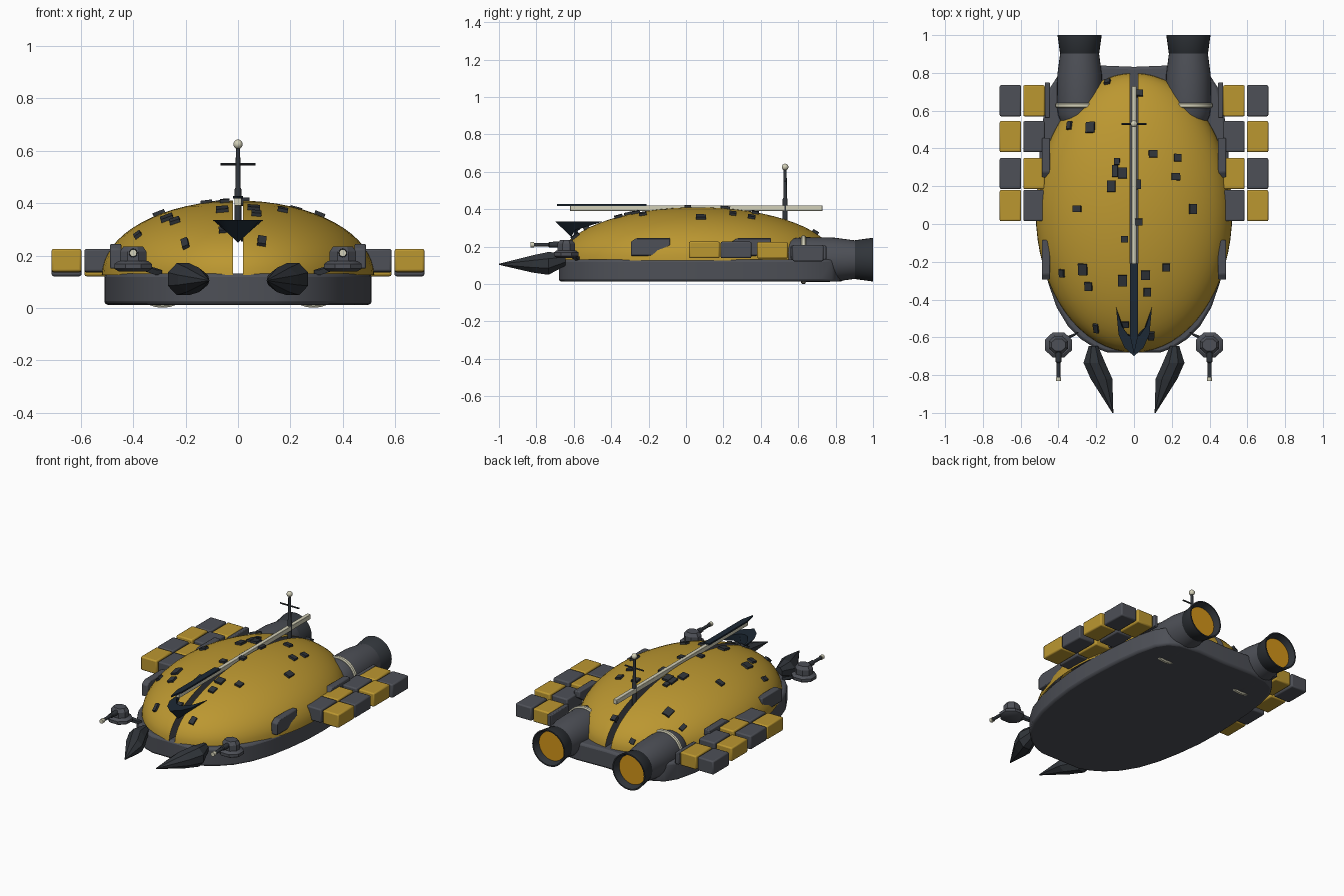
import bpy, bmesh, math, random
from mathutils import Vector, Matrix

if "Cube" in bpy.data.objects:
    bpy.data.objects.remove(bpy.data.objects["Cube"])

random.seed(4)


def mat(name, r, g, b):
    m = bpy.data.materials.new(name)
    m.diffuse_color = (r, g, b, 1)
    m.use_nodes = True
    m.node_tree.nodes["Principled BSDF"].inputs["Base Color"].default_value = m.diffuse_color
    return m


YELLOW = mat("yellow_paint", .50, .31, .03)
GREY = mat("dark_grey", .075, .08, .095)
BLACK = mat("near_black", .03, .035, .042)
NAVY = mat("navy", .012, .022, .035)
PALE = mat("pale", .65, .63, .48)
GLOW = mat("engine_orange", .65, .30, .01)


def finish(name, bm, mats, mirror=False, bevel=0, smooth=True):
    bmesh.ops.recalc_face_normals(bm, faces=bm.faces)
    me = bpy.data.meshes.new(name)
    bm.to_mesh(me)
    bm.free()
    ob = bpy.data.objects.new(name, me)
    bpy.context.collection.objects.link(ob)
    for m in mats if isinstance(mats, list) else [mats]:
        me.materials.append(m)
    if bevel:
        b = ob.modifiers.new("bevel", 'BEVEL')
        b.width, b.segments, b.limit_method = bevel, 2, 'ANGLE'
    if mirror:
        ob.modifiers.new("mirror", 'MIRROR')
    if smooth:
        bpy.ops.object.select_all(action='DESELECT')
        ob.select_set(True)
        bpy.context.view_layer.objects.active = ob
        bpy.ops.object.shade_smooth_by_angle(angle=math.radians(32))
    return ob


def box(name, x, y, z, m, **kw):
    # x, y, z are (low, high) ranges
    bm = bmesh.new()
    c = Vector([(a + b) / 2 for a, b in (x, y, z)])
    s = [b - a for a, b in (x, y, z)]
    bmesh.ops.create_cube(bm, size=1, matrix=Matrix.Translation(c) @ Matrix.Diagonal((*s, 1)))
    return finish(name, bm, m, **kw)


def prism(name, pts, vec, m, **kw):
    bm = bmesh.new()
    f = bm.faces.new([bm.verts.new(p) for p in pts])
    ex = bmesh.ops.extrude_face_region(bm, geom=[f], use_keep_orig=True)
    for v in ex["geom"]:
        if isinstance(v, bmesh.types.BMVert):
            v.co += Vector(vec)
    return finish(name, bm, m, **kw)


def loft(name, rings, sides, m, axis='Y', turn=0, **kw):
    # rings: (centre, radius across, radius up) stacked along an axis
    bm = bmesh.new()
    loops = []
    for c, ra, rb in rings:
        loop = []
        for i in range(sides):
            t = 2 * math.pi * (i + turn) / sides
            a, b = ra * math.cos(t), rb * math.sin(t)
            off = {'Y': (a, 0, b), 'Z': (a, b, 0), 'X': (0, a, b)}[axis]
            loop.append(bm.verts.new(Vector(c) + Vector(off)))
        loops.append(loop)
    for p, q in zip(loops, loops[1:]):
        for i in range(sides):
            j = (i + 1) % sides
            bm.faces.new((p[i], p[j], q[j], q[i]))
    bm.faces.new(loops[0])
    bm.faces.new(loops[-1])
    return finish(name, bm, m, **kw)


def ball(name, c, r, m, **kw):
    bm = bmesh.new()
    bmesh.ops.create_uvsphere(bm, u_segments=16, v_segments=10, radius=r,
                              matrix=Matrix.Translation(c))
    return finish(name, bm, m, **kw)


# Flat hull
half = [(.14, -.68), (.21, -.655), (.28, -.61), (.35, -.54), (.41, -.44), (.455, -.31),
        (.485, -.16), (.505, .0), (.51, .15), (.505, .3), (.495, .45), (.475, .6),
        (.445, .72), (.40, .79), (.33, .825), (.2, .84)]
outline = half + [(0, .832)] + [(-x, y) for x, y in reversed(half)]
prism("hull", [(x, y, .012) for x, y in outline], (0, 0, .12), GREY, bevel=.014)

# Split dome: two capped halves with a see-through slot between
CY, CZ, RX, RY, RZ = .06, .125, .52, .74, .285
bm = bmesh.new()
bmesh.ops.create_uvsphere(bm, u_segments=64, v_segments=32, radius=1,
                          matrix=Matrix.Translation((0, CY, CZ)) @ Matrix.Diagonal((RX, RY, RZ, 1)))
for co, no in (((.02, 0, 0), (1, 0, 0)), ((0, 0, CZ), (0, 0, 1))):
    bmesh.ops.bisect_plane(bm, geom=bm.verts[:] + bm.edges[:] + bm.faces[:],
                           plane_co=co, plane_no=no, clear_inner=True)
    cut = [e for e in bm.edges if e.is_boundary and
           all(abs((v.co - Vector(co)).dot(Vector(no))) < 1e-4 for v in e.verts)]
    if no[0]:
        cap = bmesh.ops.holes_fill(bm, edges=cut, sides=0)
        for f in cap["faces"]:
            f.material_index = 1
finish("dome_half", bm, [YELLOW, GREY], mirror=True)

# Small dark plates scattered over the dome
spots = [(-.14, .75), (.03, .69), (-.34, .52), (-.23, .51), (.10, .37), (.23, .35), (-.09, .33),
         (-.1, .28), (-.06, .27), (.22, .25), (.02, .21), (-.12, .2), (-.3, .08), (.31, .08),
         (.025, .01), (-.05, -.08), (-.27, -.24), (.17, -.23), (.06, -.27), (-.06, -.3),
         (.07, -.36), (-.24, -.33), (-.38, -.26), (-.05, -.53), (-.2, -.55), (.09, -.59)]
bm = bmesh.new()
for x, y in spots:
    z = RZ * math.sqrt(1 - (x / RX) ** 2 - ((y - CY) / RY) ** 2)
    n = Vector((x / RX ** 2, (y - CY) / RY ** 2, z / RZ ** 2)).normalized()
    rot = Vector((0, 0, 1)).rotation_difference(n).to_matrix().to_4x4()
    size = (random.uniform(.025, .05), random.uniform(.03, .065), .025, 1)
    bmesh.ops.create_cube(bm, size=1, matrix=Matrix.Translation((x, y, CZ + z)) @ rot @ Matrix.Diagonal(size))
finish("dome_plates", bm, BLACK)

# Spine rail and its dark front cover
box("spine_rail", (-.013, .013), (-.62, .73), (.39, .42), PALE, bevel=.003)
prism("spine_cover", [(0, -.69, .418), (.02, -.6, .418), (.02, -.21, .418),
                      (-.02, -.21, .418), (-.02, -.6, .418)], (0, 0, .01), NAVY)

# Crescent prow: flat top tapering to a smaller underside
top = [(0, -.70), (.05, -.655), (.082, -.585), (.095, -.44), (.065, -.54), (.03, -.59), (0, -.6)]
top += [(-x, y) for x, y in top[5:0:-1]]
bm = bmesh.new()
hi = [bm.verts.new((x, y, .335)) for x, y in top]
lo = [bm.verts.new((x * .55, -.59 + (y + .59) * .2, .25 + abs(x) * .5)) for x, y in top]
bm.faces.new(hi)
bm.faces.new(lo)
for i in range(len(top)):
    j = (i + 1) % len(top)
    bm.faces.new((hi[i], hi[j], lo[j], lo[i]))
finish("crescent_prow", bm, NAVY)

# Antenna mast
loft("mast", [((0, .53, .30), .014, .014), ((0, .53, .45), .014, .014),
              ((0, .53, .46), .01, .01), ((0, .53, .62), .008, .008)], 12, BLACK, axis='Z')
loft("mast_crossbar", [((-.067, .53, .549), .005, .005), ((.067, .53, .549), .005, .005)],
     8, BLACK, axis='X')
ball("mast_tip", (0, .53, .625), .018, PALE)

# Engines with pale collar, flared nozzle and glowing disc
EX, EZ = .288, .13


def turned(name, prof, m):
    return loft(name, [((EX, y, EZ), r, r) for y, r in prof], 32, m, mirror=True)


turned("engine_body", [(.48, .05), (.53, .095), (.58, .115), (.64, .12), (.79, .118), (.91, .102)], GREY)
turned("engine_collar", [(.615, .122), (.62, .129), (.636, .129), (.641, .122)], PALE)
turned("engine_nozzle", [(.90, .1), (.905, .104), (1.0, .117), (1.0, .109), (.955, .095)], BLACK)
turned("engine_glow", [(.95, .094), (.962, .094)], GLOW)

# Cargo crates, two columns of four each side, alternating colours
rows = [(.015, .182), (.185, .182), (.38, .18), (.57, .165)]
for i, (y, z) in enumerate(rows):
    for k, x in enumerate((.472, .597)):
        box("cargo_crate", (x, x + .114), (y, y + .165), (z - .044, z + .044),
            YELLOW if (i + k) % 2 else GREY, mirror=True, bevel=.008)

# Armour panels along the flanks
for y in (-.295, .245):
    pts = [(0, .15), (.13, .15), (.16, .17), (.21, .205), (.21, .245), (.03, .245), (0, .225)]
    prism("side_panel", [(.445, y + a, b) for a, b in pts], (.043, 0, 0), GREY, mirror=True, bevel=.006)
box("rear_panel", (.445, .472), (.56, .75), (.13, .205), GREY, mirror=True, bevel=.005)

# Front gun turrets
TX, TY = .40, -.64
loft("turret_base", [((TX, TY, .14), .06, .055), ((TX, TY, .15), .078, .072),
                     ((TX, TY, .168), .078, .072), ((TX, TY, .18), .06, .055)],
     8, GREY, axis='Z', turn=.5, mirror=True)
loft("turret_head", [((TX, TY, .175), .055, .05), ((TX, TY, .215), .055, .05),
                     ((TX, TY, .235), .04, .035)], 8, GREY, axis='Z', turn=.5, mirror=True)
loft("turret_barrel", [((TX, -.67, .21), .017, .017), ((TX, -.73, .21), .015, .015),
                       ((TX, -.735, .21), .01, .01), ((TX, -.82, .21), .01, .01)],
     12, BLACK, mirror=True)
loft("turret_muzzle", [((TX, -.812, .21), .014, .014), ((TX, -.832, .21), .014, .014)],
     12, PALE, mirror=True)
prism("turret_strut", [(.29, -.57, .125), (.31, -.59, .125), (.385, -.63, .15), (.37, -.60, .15)],
      (0, 0, .02), BLACK, mirror=True)

# Low-poly front mandibles
loft("mandible", [((.215, -.645, .13), .026, .035), ((.21, -.735, .11), .062, .066),
                  ((.172, -.82, .107), .062, .05), ((.112, -1.0, .105), .003, .003)],
     8, BLACK, turn=.5, mirror=True, smooth=False)
